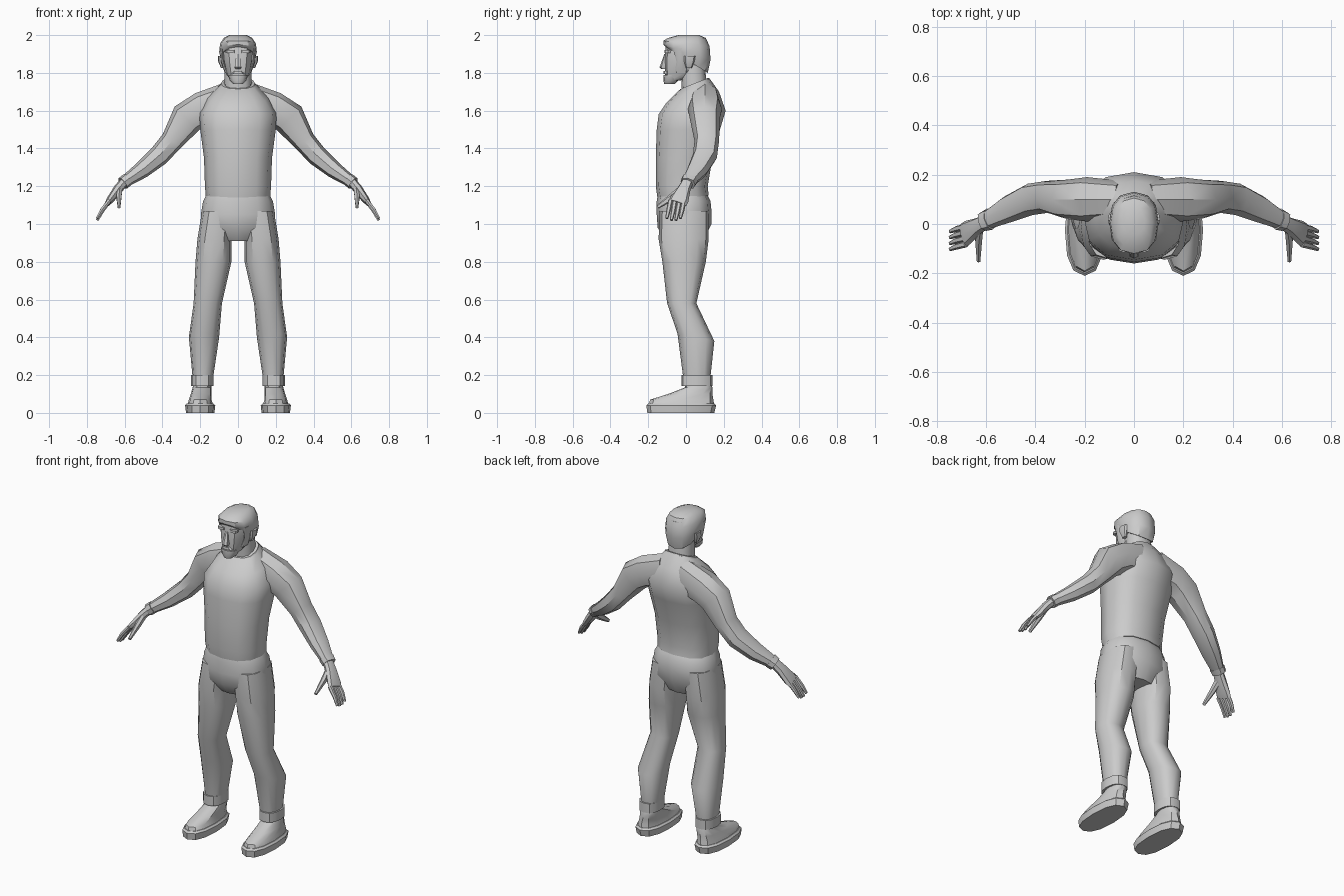
import bpy, bmesh, math
from mathutils import Vector

if "Cube" in bpy.data.objects:
    bpy.data.objects.remove(bpy.data.objects["Cube"])

grey = bpy.data.materials.new("plain_grey")
grey.use_nodes = True
grey.diffuse_color = (.6, .6, .6, 1)
grey.node_tree.nodes["Principled BSDF"].inputs["Base Color"].default_value = grey.diffuse_color


def outline(sides, power=2.4):
    """Rounded-square outline with a point at the front."""
    points = []
    for i in range(sides):
        angle = math.tau * i / sides - math.pi / 2
        c, s = math.cos(angle), math.sin(angle)
        points.append((math.copysign(abs(c) ** (2 / power), c),
                       math.copysign(abs(s) ** (2 / power), s)))
    return points


def level(z, wide, front, back, x=0, rise=0, sides=12):
    """Horizontal section; rise lifts its back edge and lowers its front edge."""
    middle, deep = (front + back) / 2, (back - front) / 2
    return [Vector((x + wide * u, middle + deep * v, z + rise * v))
            for u, v in outline(sides)]


def joint(x, y, z, thick, deep):
    """Point on a limb's centre line with its half sizes."""
    return Vector((x, y, z)), thick, deep


def limb(joints, sides=8):
    """Sections set square to the centre line through the joints."""
    rings = []
    for i, (point, thick, deep) in enumerate(joints):
        ahead = joints[min(i + 1, len(joints) - 1)][0]
        behind = joints[max(i - 1, 0)][0]
        along = (ahead - behind).normalized()
        across = along.cross(Vector((0, 1, 0))).normalized()
        depth = across.cross(along)
        rings.append([point + across * thick * u + depth * deep * v
                      for u, v in outline(sides)])
    return rings


def skin(name, rings):
    """Join the sections into one closed, smooth-shaded part."""
    bm = bmesh.new()
    loops = [[bm.verts.new(point) for point in ring] for ring in rings]
    for low, high in zip(loops, loops[1:]):
        for i in range(len(low)):
            bm.faces.new((low[i - 1], low[i], high[i], high[i - 1]))
    bm.faces.new(loops[0])
    bm.faces.new(loops[-1])
    bmesh.ops.recalc_face_normals(bm, faces=bm.faces)
    mesh = bpy.data.meshes.new(name)
    bm.to_mesh(mesh)
    bm.free()
    mesh.materials.append(grey)
    part = bpy.data.objects.new(name, mesh)
    bpy.context.collection.objects.link(part)
    bpy.ops.object.select_all(action="DESELECT")
    part.select_set(True)
    bpy.context.view_layer.objects.active = part
    bpy.ops.object.shade_smooth_by_angle(angle=math.radians(38))


def pair(name, rings):
    """Left part and its mirror image."""
    skin("left_" + name, rings)
    skin("right_" + name, [[Vector((-p.x, p.y, p.z)) for p in ring] for ring in rings])


# Torso, neck and hips
skin("sweater", [
    level(z=1.14, wide=.17, front=-.15, back=.12, rise=.01),
    level(z=1.2, wide=.175, front=-.16, back=.115),
    level(z=1.35, wide=.18, front=-.16, back=.14),
    level(z=1.5, wide=.2, front=-.155, back=.18),
    level(z=1.59, wide=.205, front=-.145, back=.21, rise=.01),
    level(z=1.67, wide=.16, front=-.105, back=.175, rise=.03),
    level(z=1.74, wide=.09, front=-.035, back=.125, rise=.03),
])
skin("collar", [
    level(z=1.72, wide=.1, front=-.045, back=.13, rise=.03),
    level(z=1.745, wide=.09, front=-.03, back=.12, rise=.03),
])
skin("neck", [
    level(z=1.68, wide=.075, front=-.02, back=.115),
    level(z=1.84, wide=.07, front=-.03, back=.1),
])
skin("trouser_seat", [
    level(z=1.15, wide=.17, front=-.15, back=.115),
    level(z=1.12, wide=.185, front=-.155, back=.13),
    level(z=1.06, wide=.195, front=-.155, back=.135, rise=.01),
    level(z=.99, wide=.195, front=-.15, back=.135, rise=.01),
    level(z=.91, wide=.11, front=-.1, back=.09),
])

# Head, hair and beard
skin("head", [
    level(z=1.76, wide=.04, front=-.105, back=-.03),
    level(z=1.8, wide=.065, front=-.11, back=.1, rise=.01),
    level(z=1.86, wide=.08, front=-.115, back=.12),
    level(z=1.91, wide=.085, front=-.11, back=.12),
    level(z=1.965, wide=.08, front=-.105, back=.115),
])
skin("hair", [
    level(z=1.87, wide=.09, front=-.11, back=.115, rise=-.07),
    level(z=1.91, wide=.1, front=-.12, back=.13, rise=-.04),
    level(z=1.955, wide=.095, front=-.12, back=.125, rise=-.015),
    level(z=1.985, wide=.075, front=-.095, back=.105),
    level(z=2, wide=.045, front=-.04, back=.07),
])
skin("chin_beard", [
    level(z=1.74, wide=.025, front=-.115, back=-.06),
    level(z=1.76, wide=.045, front=-.12, back=-.04),
    level(z=1.79, wide=.05, front=-.12, back=-.03),
])
skin("nose", [
    level(z=1.82, wide=.015, front=-.13, back=-.1, sides=6),
    level(z=1.83, wide=.02, front=-.14, back=-.1, sides=6),
    level(z=1.9, wide=.01, front=-.115, back=-.1, sides=6),
])
skin("moustache", [
    level(z=1.795, wide=.035, front=-.12, back=-.08, sides=8),
    level(z=1.81, wide=.02, front=-.12, back=-.08, sides=8),
])
pair("brow", [level(z=height, x=.04, wide=.025, front=-.115, back=-.075, sides=8)
              for height in (1.905, 1.92)])
pair("ear", [
    level(z=1.825, x=.08, wide=.01, front=0, back=.03, sides=8),
    level(z=1.86, x=.09, wide=.015, front=-.01, back=.045, sides=8),
    level(z=1.89, x=.09, wide=.015, front=-.01, back=.05, sides=8),
])
pair("sideburn", [
    level(z=1.8, x=.06, wide=.01, front=-.06, back=.01, sides=8),
    level(z=1.86, x=.08, wide=.01, front=-.05, back=0, sides=8),
    level(z=1.93, x=.085, wide=.01, front=-.07, back=.02, sides=8),
])

# Arms
pair("sleeve", limb([
    joint(x=.05, y=.1, z=1.655, thick=.095, deep=.075),
    joint(x=.19, y=.1, z=1.61, thick=.09, deep=.09),
    joint(x=.27, y=.1, z=1.56, thick=.09, deep=.08),
    joint(x=.35, y=.11, z=1.44, thick=.06, deep=.065),
    joint(x=.42, y=.1, z=1.36, thick=.055, deep=.065),
    joint(x=.51, y=.06, z=1.285, thick=.045, deep=.055),
    joint(x=.605, y=.01, z=1.22, thick=.03, deep=.035),
]))
pair("sleeve_cuff", limb([
    joint(x=.585, y=.02, z=1.235, thick=.035, deep=.045),
    joint(x=.61, y=.01, z=1.215, thick=.035, deep=.04),
]))

# Hands
pair("palm", limb([
    joint(x=.6, y=.01, z=1.225, thick=.025, deep=.03),
    joint(x=.635, y=-.01, z=1.185, thick=.025, deep=.035),
    joint(x=.675, y=-.035, z=1.13, thick=.02, deep=.05),
    joint(x=.69, y=-.045, z=1.11, thick=.015, deep=.05),
]))
for place, finger in enumerate(("little", "ring", "middle", "index")):
    y = -.01 - .024 * place
    tip = 1.02 if finger in ("ring", "middle") else 1.03
    pair(finger + "_finger", limb([
        joint(x=.68, y=y, z=1.125, thick=.012, deep=.013),
        joint(x=.72, y=y - .01, z=tip + .045, thick=.011, deep=.012),
        joint(x=.745, y=y - .02, z=tip, thick=.007, deep=.008),
    ], sides=6))
pair("thumb", limb([
    joint(x=.625, y=-.01, z=1.19, thick=.015, deep=.025),
    joint(x=.63, y=-.07, z=1.145, thick=.015, deep=.02),
    joint(x=.63, y=-.15, z=1.09, thick=.008, deep=.01),
], sides=6))

# Legs
pair("trouser_leg", [
    level(z=1.07, x=.105, wide=.085, front=-.14, back=.12),
    level(z=.92, x=.125, wide=.09, front=-.145, back=.12),
    level(z=.8, x=.13, wide=.095, front=-.125, back=.105),
    level(z=.58, x=.16, wide=.075, front=-.1, back=.055),
    level(z=.4, x=.18, wide=.08, front=-.045, back=.15, rise=-.02),
    level(z=.15, x=.187, wide=.05, front=-.01, back=.125),
])
pair("ankle_band", [level(z=height, x=.19, wide=.06, front=-.025, back=.14)
                    for height in (.143, .2)])

# Shoes
pair("sole", [
    level(z=0, x=.2, wide=.075, front=-.205, back=.15),
    level(z=.04, x=.2, wide=.08, front=-.21, back=.16),
    level(z=.05, x=.2, wide=.07, front=-.2, back=.15),
])
pair("shoe_upper", [
    level(z=.035, x=.2, wide=.07, front=-.2, back=.15),
    level(z=.07, x=.2, wide=.06, front=-.19, back=.145),
    level(z=.1, x=.195, wide=.055, front=-.095, back=.14),
    level(z=.135, x=.19, wide=.05, front=-.005, back=.14),
    level(z=.16, x=.19, wide=.045, front=-.005, back=.13),
])
